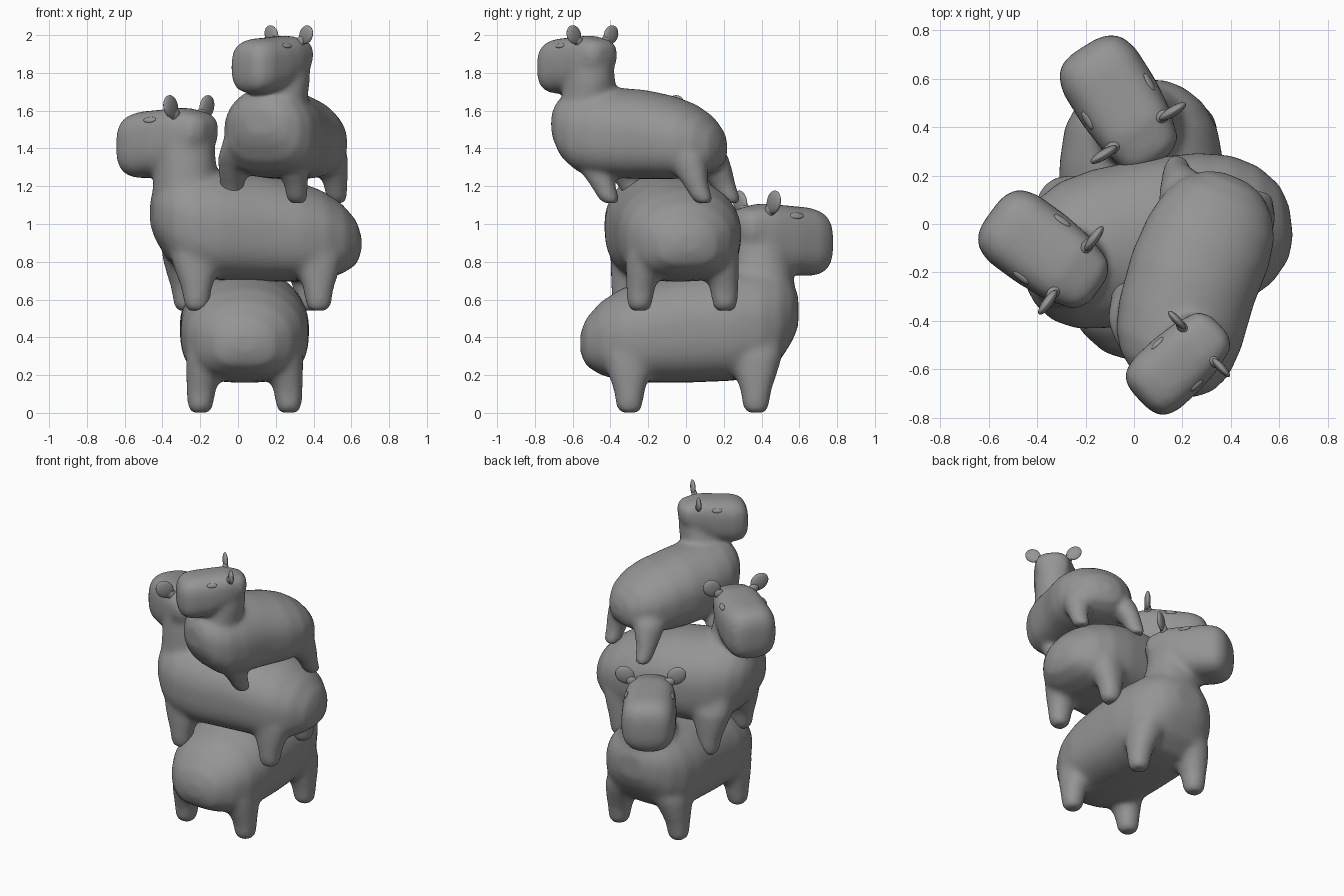
import bpy, bmesh, math
from mathutils import Vector, Matrix

cube = bpy.data.objects.get("Cube")
if cube:
    bpy.data.objects.remove(cube)

grey = bpy.data.materials.new("warm_grey")
grey.use_nodes = True
grey.diffuse_color = (0.3, 0.3, 0.3, 1)
grey.node_tree.nodes["Principled BSDF"].inputs["Base Color"].default_value = (0.3, 0.3, 0.3, 1)
SIDES = 40


def loft(bm, rings, upright=False, power=2.4, under=None, matrix=Matrix()):
    """Skin rings of (centre, half width, half depth) along y, or along z if upright.
    The lower half of each ring may have its own squareness, under."""
    loops = []
    for centre, hu, hv in rings:
        loop = []
        for i in range(SIDES):
            a = math.tau * i / SIDES
            c, s = math.cos(a), math.sin(a)
            p = under if under and s < 0 else power
            u = math.copysign(abs(c) ** (2 / p), c) * hu
            v = math.copysign(abs(s) ** (2 / p), s) * hv
            offset = Vector((u, v, 0)) if upright else Vector((u, 0, v))
            loop.append(bm.verts.new(matrix @ (Vector(centre) + offset)))
        loops.append(loop)
    for a, b in zip(loops, loops[1:]):
        for i in range(SIDES):
            j = (i + 1) % SIDES
            bm.faces.new((a[i], a[j], b[j], b[i]))
    bm.faces.new(loops[0][::-1])
    bm.faces.new(loops[-1])


def add_object(name, bm, matrix):
    bmesh.ops.recalc_face_normals(bm, faces=bm.faces)
    mesh = bpy.data.meshes.new(name)
    bm.to_mesh(mesh)
    bm.free()
    mesh.materials.append(grey)
    mesh.shade_smooth()
    obj = bpy.data.objects.new(name, mesh)
    bpy.context.collection.objects.link(obj)
    obj.matrix_world = matrix
    return obj


def add_ellipsoid(name, radii, local, matrix):
    bm = bmesh.new()
    bmesh.ops.create_uvsphere(bm, u_segments=20, v_segments=12, radius=1,
                              matrix=local @ Matrix.Diagonal((*radii, 1)))
    return add_object(name, bm, matrix)


def rodent(label, place, head_turn, head_at, foot_shift=(0, 0)):
    bm = bmesh.new()
    head_x, head_y = head_at
    # pear-shaped body, bending towards the head: y, centre z, half height, half width
    body = [(-.56, .37, .05, .07), (-.53, .375, .125, .16), (-.45, .395, .195, .25),
            (-.34, .415, .245, .31), (-.2, .435, .275, .338), (0, .455, .295, .342),
            (.25, .47, .30, .34), (.40, .485, .285, .315), (.5, .51, .23, .26),
            (.565, .535, .15, .18), (.595, .54, .08, .1)]
    loft(bm, [((head_x * .8 * max(0, y), y, z), hx, hz) for y, z, hz, hx in body], power=2.05, under=2.9)

    # neck leaning towards the head: z, half depth, half width
    neck = [(.5, .18, .24), (.66, .18, .205), (.8, .165, .165), (.9, .155, .145), (1.02, .13, .135)]
    rings = []
    for z, hy, hx in neck:
        lean = min(1, (z - .4) / .45)
        rings.append(((head_x * lean, .41 + (head_y - .4) * lean, z), hx, hy))
    loft(bm, rings, True, 2.1)

    # blunt head, turned about the neck: y, centre z, half height, half width
    turn = Matrix.Translation((head_x, head_y, 0)) @ Matrix.Rotation(math.radians(head_turn), 4, "Z")
    head = [(-.15, .99, .05, .07), (-.11, .98, .10, .13), (.02, .96, .15, .165),
            (.15, .92, .18, .178), (.3, .905, .183, .177), (.37, .90, .165, .155),
            (.405, .90, .12, .115), (.418, .90, .06, .06)]
    loft(bm, [((0, y, z), hx, hz) for y, z, hz, hx in head], power=2.9, matrix=turn)

    # four stubby legs flaring into the body: z, inset, half width, half depth
    leg = [(0, 0, .05, .05), (.025, 0, .068, .068), (.12, .005, .077, .083),
           (.2, .02, .095, .11), (.3, .05, .125, .14), (.42, .1, .13, .15)]
    for side in (-1, 1):
        for y in (-.30, .37):
            rings = []
            for z, inset, hx, hy in leg:
                slide = 1 - z / .45
                rings.append(((side * (.235 - inset) + foot_shift[0] * slide,
                               y + foot_shift[1] * slide, z), hx, hy))
            loft(bm, rings, True, 2.2)

    # fuse the parts into one soft skin
    skin = add_object(label + "_body", bm, place)
    remesh = skin.modifiers.new("fuse", "REMESH")
    remesh.mode = "VOXEL"
    remesh.voxel_size = .016
    remesh.use_smooth_shade = True
    smooth = skin.modifiers.new("soften", "SMOOTH")
    smooth.factor = .5
    smooth.iterations = 22
    bpy.context.view_layer.update()
    fused = bpy.data.meshes.new_from_object(skin.evaluated_get(bpy.context.evaluated_depsgraph_get()))
    skin.modifiers.clear()
    skin.data = fused
    fused.shade_smooth()
    bpy.context.view_layer.update()

    for side, word in ((-1, "left"), (1, "right")):
        # rounded ears on short stalks, tipped outwards
        tip = Matrix.Rotation(side * math.radians(48), 4, "Y")
        ear = turn @ Matrix.Translation((side * .168, -.005, 1.115)) @ tip
        add_ellipsoid(f"{label}_{word}_ear", (.058, .021, .068), ear, place)
        stalk = turn @ Matrix.Translation((side * .12, 0, 1.07)) @ tip
        add_ellipsoid(f"{label}_{word}_ear_stalk", (.034, .025, .05), stalk, place)
        # almond eyes lying on the skin
        found, spot, normal, _ = skin.closest_point_on_mesh(turn @ Vector((side * .16, .15, 1.05)))
        forward = turn.to_3x3() @ Vector((0, 1, 0))
        across = normal.cross(forward).normalized()
        axes = Matrix((across.cross(normal), across, normal)).transposed().to_4x4()
        add_ellipsoid(f"{label}_{word}_eye", (.042, .019, .009), Matrix.Translation(spot) @ axes, place)


def placement(x, y, z, heading, size=1):
    return (Matrix.Translation((x, y, z)) @ Matrix.Rotation(math.radians(heading - 90), 4, "Z")
            @ Matrix.Scale(size, 4))


# the stack, from the ground up
rodent("bottom", placement(.035, 0, 0, 90), 32, (-.02, .38))
rodent("middle", placement(.11, -.055, .54, 187, .97), -43, (-.09, .40))
rodent("top", placement(.245, -.22, 1.11, 247, .8), -24, (-.16, .31), (.07, -.2))
